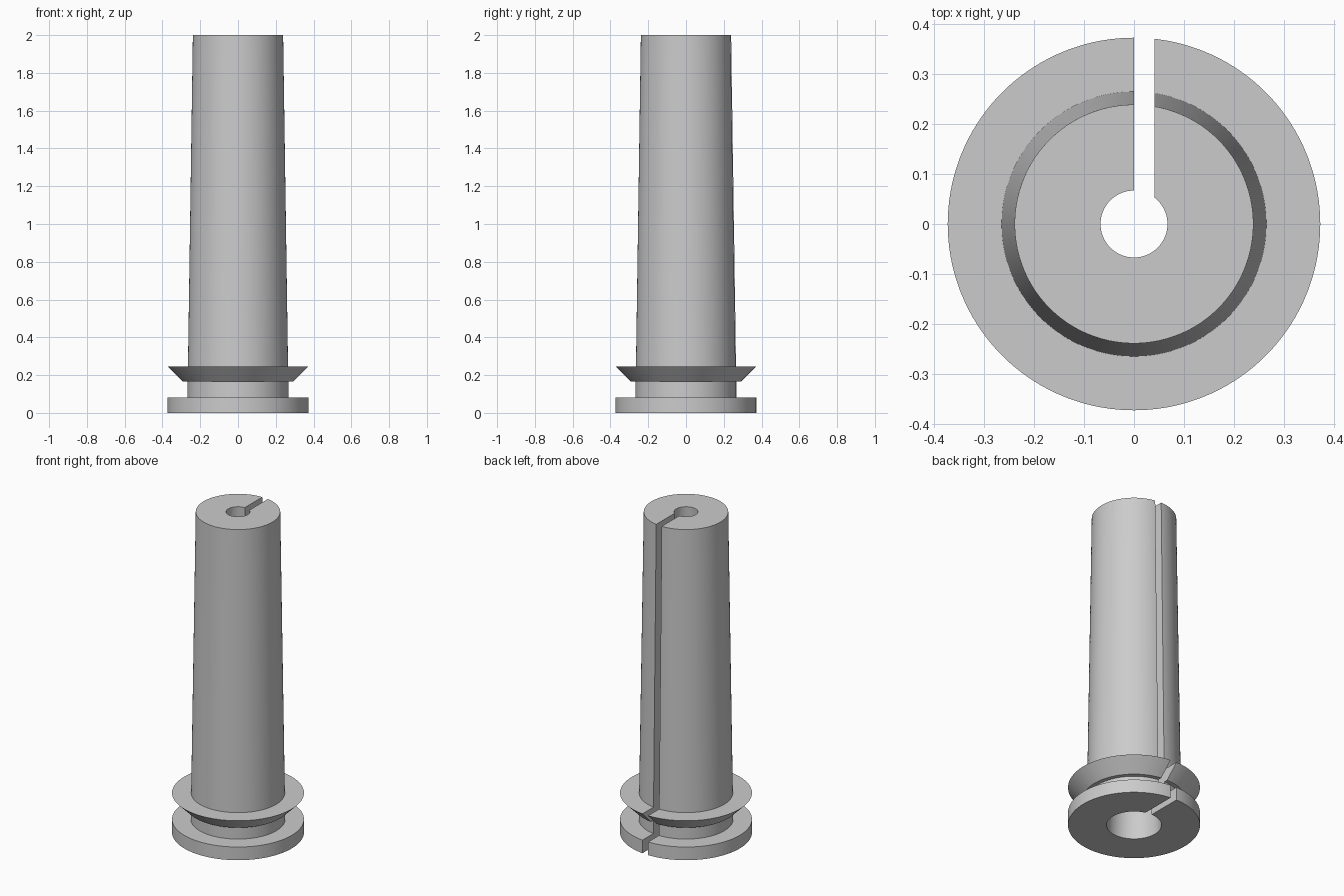
import bpy, bmesh, math
from mathutils import Matrix, Vector

cube = bpy.data.objects.get("Cube")
if cube:
    bpy.data.objects.remove(cube, do_unlink=True)

SEGMENTS = 144

grey = bpy.data.materials.new("plain grey")
grey.use_nodes = True
grey.diffuse_color = (0.6, 0.6, 0.6, 1)
grey.node_tree.nodes["Principled BSDF"].inputs["Base Color"].default_value = (0.6, 0.6, 0.6, 1)


def add_object(name, bm):
    bmesh.ops.recalc_face_normals(bm, faces=bm.faces)
    mesh = bpy.data.meshes.new(name)
    bm.to_mesh(mesh)
    bm.free()
    mesh.materials.append(grey)
    obj = bpy.data.objects.new(name, mesh)
    bpy.context.collection.objects.link(obj)
    return obj


def lathe(name, profile):
    """Revolve a closed (radius, height) outline around z."""
    bm = bmesh.new()
    verts = [bm.verts.new((r, 0, z)) for r, z in profile]
    edges = [bm.edges.new((v, verts[i - 1])) for i, v in enumerate(verts)]
    bmesh.ops.spin(bm, geom=verts + edges, axis=(0, 0, 1), cent=(0, 0, 0),
                   angle=math.tau, steps=SEGMENTS)
    bmesh.ops.remove_doubles(bm, verts=bm.verts, dist=0.0001)
    return add_object(name, bm)


# Tapered sleeve: bore, base flange, neck, flared collar and long body
sleeve = lathe("slotted_sleeve", [
    (0.155, 0), (0.373, 0), (0.373, 0.082),
    (0.267, 0.082), (0.267, 0.165),
    (0.292, 0.165), (0.373, 0.246),
    (0.265, 0.246), (0.239, 2), (0.067, 2),
])

# Slot running the full height at the back, from the bore outwards
bm = bmesh.new()
bmesh.ops.create_cube(bm, size=1, matrix=Matrix.LocRotScale(
    Vector((0.0205, 0.25, 1)), None, Vector((0.041, 0.5, 3))))
cutter = add_object("slot_cutter", bm)
cutter.hide_render = True

cut = sleeve.modifiers.new("slot", 'BOOLEAN')
cut.operation = 'DIFFERENCE'
cut.solver = 'EXACT'
cut.object = cutter

bpy.ops.object.select_all(action='DESELECT')
sleeve.select_set(True)
bpy.context.view_layer.objects.active = sleeve
bpy.ops.object.modifier_apply(modifier=cut.name)
bpy.data.objects.remove(cutter, do_unlink=True)
bpy.ops.object.shade_smooth_by_angle(angle=math.radians(30))
